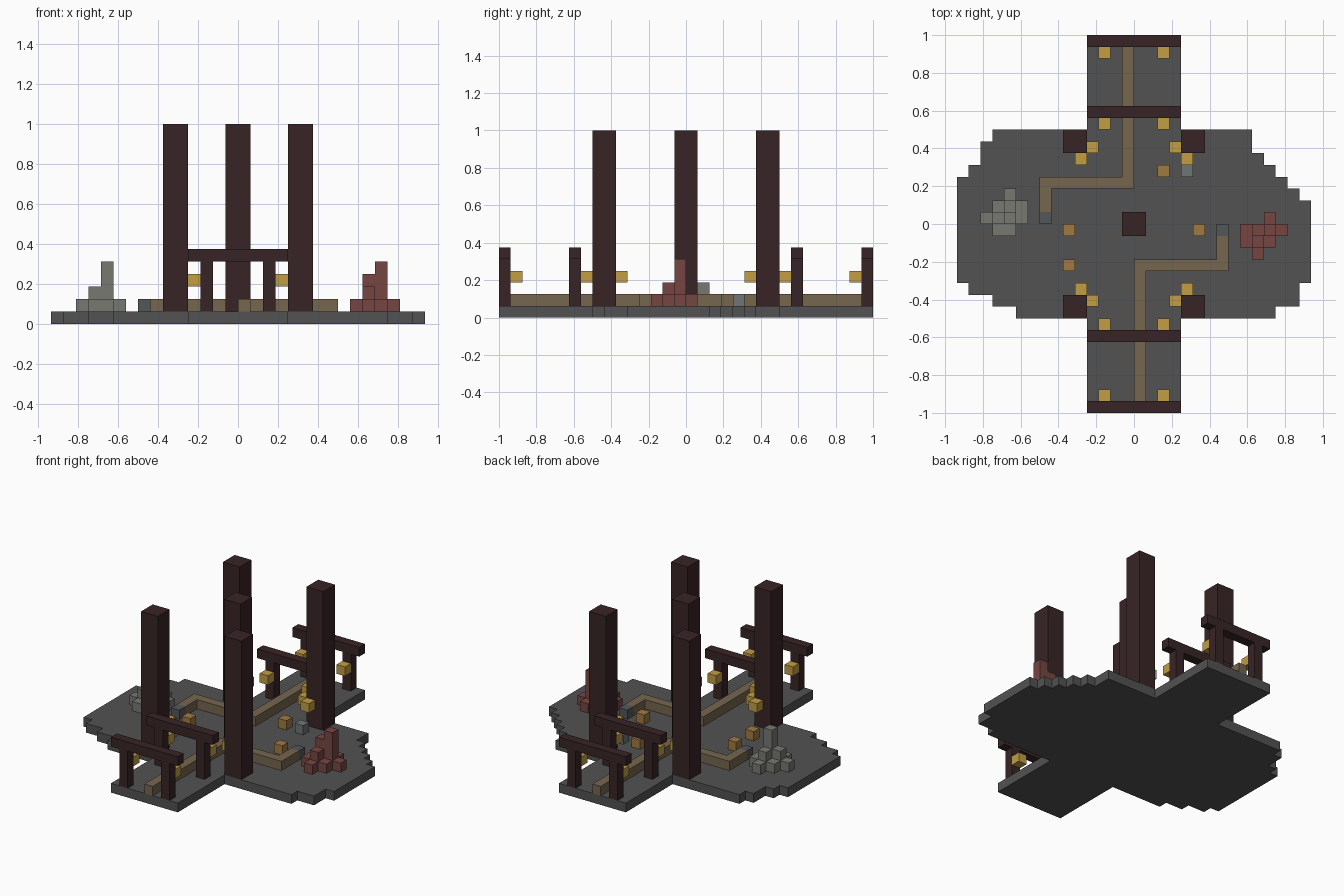
import bpy
import bmesh

U = 1 / 16  # size of one block

if "Cube" in bpy.data.objects:
    bpy.data.objects.remove(bpy.data.objects["Cube"], do_unlink=True)


def material(name, r, g, b):
    def linear(c):
        c /= 255
        return c / 12.92 if c <= 0.04 else ((c + 0.055) / 1.055) ** 2.4
    colour = (linear(r), linear(g), linear(b), 1)
    mat = bpy.data.materials.new(name)
    mat.use_nodes = True
    mat.diffuse_color = colour
    shader = mat.node_tree.nodes["Principled BSDF"]
    shader.inputs["Base Color"].default_value = colour
    shader.inputs["Roughness"].default_value = 0.9
    return mat


STONE = material("dark stone", 82, 82, 82)
WOOD = material("dark wood", 56, 36, 37)
PATH = material("dirt path", 118, 102, 78)
GOLD = material("lantern gold", 194, 158, 68)
AMBER = material("amber block", 160, 122, 66)
RUBBLE = material("grey rubble", 120, 121, 114)
BRICK = material("red brick", 118, 70, 66)
SLATE = material("slate", 82, 87, 90)
PALE = material("pale stone", 112, 117, 117)


def prism(name, outline, z0, z1, mat):
    """Extrude a flat outline, given in blocks, from z0 to z1."""
    bm = bmesh.new()
    face = bm.faces.new([bm.verts.new((x * U, y * U, z0 * U)) for x, y in outline])
    top = bmesh.ops.extrude_face_region(bm, geom=[face])["geom"]
    verts = [g for g in top if isinstance(g, bmesh.types.BMVert)]
    bmesh.ops.translate(bm, verts=verts, vec=(0, 0, (z1 - z0) * U))
    bmesh.ops.recalc_face_normals(bm, faces=bm.faces)
    mesh = bpy.data.meshes.new(name)
    bm.to_mesh(mesh)
    bm.free()
    mesh.materials.append(mat)
    obj = bpy.data.objects.new(name, mesh)
    bpy.context.collection.objects.link(obj)
    return obj


def box(name, x, y, z, mat, w=1, d=1, h=1):
    """Box whose lowest corner is at x, y, z, in blocks."""
    return prism(name, [(x, y), (x + w, y), (x + w, y + d), (x, y + d)], z, z + h, mat)


# Floor slab: (lower y, upper y, left edge, right edge) for each band
bands = [
    (-16, -8, -4, 4), (-8, -7, -10, 12), (-7, -6, -12, 14), (-6, -5, -14, 14),
    (-5, 2, -15, 15), (2, 3, -15, 14), (3, 4, -15, 13), (4, 5, -14, 12),
    (5, 6, -13, 11), (6, 7, -13, 10), (7, 8, -12, 10), (8, 16, -4, 4),
]
outline = []
for low, high, left, right in bands:
    outline += [(right, low), (right, high)]
for low, high, left, right in reversed(bands):
    outline += [(left, high), (left, low)]
outline = [p for i, p in enumerate(outline) if p != outline[i - 1]]
prism("floor", outline, 0, 1, STONE)

# Winding paths, each the half turn of the other, ending in a slate block
trail = [(0, 16), (-1, 16), (-1, 4), (-8, 4), (-8, 1), (-7, 1), (-7, 3), (0, 3)]
prism("back_path", trail, 1, 2, PATH)
prism("front_path", [(-x, -y) for x, y in trail], 1, 2, PATH)
box("back_path_end", -8, 0, 1, SLATE)
box("front_path_end", 7, -1, 1, SLATE)

# Pillars
box("centre_pillar", -1, -1, 1, WOOD, 2, 2, 15)
for x in (-6, 4):
    for y in (-8, 6):
        box("corner_pillar", x, y, 1, WOOD, 2, 2, 15)

# Gates, with a lantern on the inner side of each post
for y, lantern_y in ((-16, -15), (-10, -9), (9, 8), (15, 14)):
    box("gate_beam", -4, y, 5, WOOD, w=8)
    for x in (-3, 2):
        box("gate_post", x, y, 1, WOOD, h=4)
        box("gate_lantern", x, lantern_y, 3, GOLD)

# Lanterns on two faces of every corner pillar
for x, y in ((3, 6), (4, 5)):
    for px in (x, -x - 1):
        for py in (y, -y - 1):
            box("pillar_lantern", px, py, 3, GOLD)

# Loose blocks on the floor
for x, y in ((2, 4), (-6, -1), (5, -1), (-6, -4)):
    box("amber_block", x, y, 1, AMBER)
box("pale_block", 4, 4, 1, PALE)

# Rubble heaps: height of each column
grey_heap = {
    (-11, 2): 1, (-12, 1): 1, (-11, 1): 2, (-10, 1): 1, (-13, 0): 1,
    (-12, 0): 2, (-11, 0): 4, (-10, 0): 1, (-12, -1): 1, (-11, -1): 1,
}
red_heap = {
    (11, 0): 1, (9, -1): 1, (10, -1): 3, (11, -1): 4, (12, -1): 1,
    (9, -2): 1, (10, -2): 2, (11, -2): 1, (10, -3): 1,
}
for name, heap, mat in (("grey_rubble", grey_heap, RUBBLE), ("red_rubble", red_heap, BRICK)):
    for (x, y), h in heap.items():
        box(name, x, y, 1, mat, h=h)
